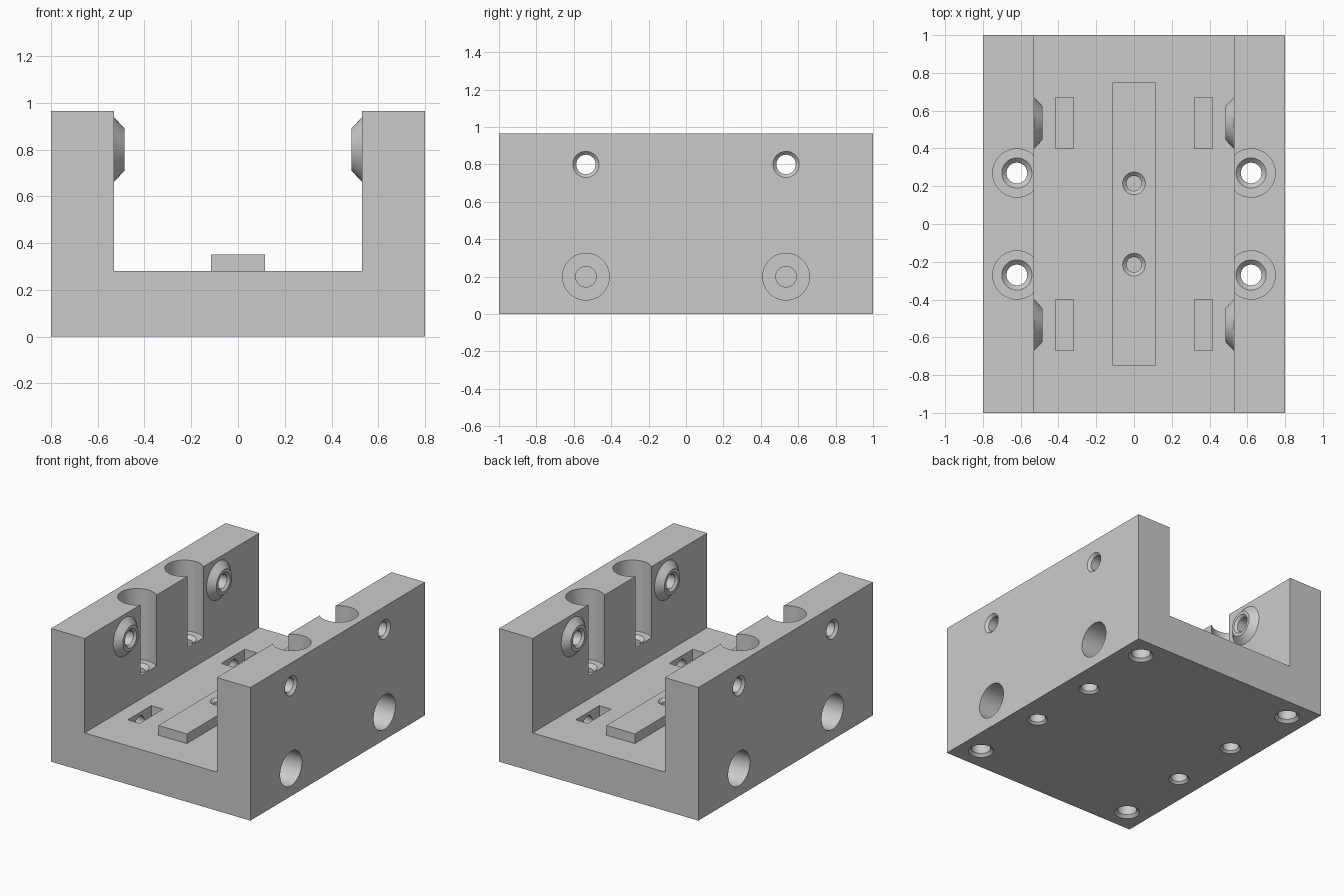
import bpy, bmesh, math
from mathutils import Vector, Matrix

cube = bpy.data.objects.get("Cube")
if cube:
    bpy.data.objects.remove(cube, do_unlink=True)

GREY = (0.6, 0.6, 0.6, 1)
metal = bpy.data.materials.new("plain_grey")
metal.use_nodes = True
metal.diffuse_color = GREY
metal.node_tree.nodes["Principled BSDF"].inputs["Base Color"].default_value = GREY


def finish(name, bm):
    bmesh.ops.recalc_face_normals(bm, faces=bm.faces)
    mesh = bpy.data.meshes.new(name)
    bm.to_mesh(mesh)
    bm.free()
    mesh.materials.append(metal)
    obj = bpy.data.objects.new(name, mesh)
    bpy.context.collection.objects.link(obj)
    return obj


def block(name, x, y, z):
    """Box from three (low, high) ranges."""
    bm = bmesh.new()
    size = [b - a for a, b in (x, y, z)]
    mid = [(a + b) / 2 for a, b in (x, y, z)]
    bmesh.ops.create_cube(bm, size=1, matrix=Matrix.Translation(mid) @ Matrix.Diagonal(size + [1]))
    return finish(name, bm)


def turned(name, profile, origin, axis=(0, 0, 1), ring=False, sides=48):
    """Revolve (radius, distance) points about an axis; ring closes the profile on itself."""
    place = Matrix.Translation(origin) @ Vector(axis).to_track_quat('Z', 'Y').to_matrix().to_4x4()
    bm = bmesh.new()
    loops = []
    for r, t in profile:
        angles = [2 * math.pi * i / sides for i in range(sides)]
        loops.append([bm.verts.new(place @ Vector((r * math.cos(a), r * math.sin(a), t))) for a in angles])
    pairs = list(zip(loops, loops[1:]))
    if ring:
        pairs.append((loops[-1], loops[0]))
    else:
        bm.faces.new(loops[0])
        bm.faces.new(loops[-1])
    for a, b in pairs:
        for i in range(sides):
            j = (i + 1) % sides
            bm.faces.new((a[i], a[j], b[j], b[i]))
    return finish(name, bm)


def cut(target, cutters):
    """Subtract the cutters and bake the result."""
    for c in cutters:
        c.hide_render = True
        mod = target.modifiers.new("cut", 'BOOLEAN')
        mod.operation = 'DIFFERENCE'
        mod.solver = 'EXACT'
        mod.object = c
    graph = bpy.context.evaluated_depsgraph_get()
    baked = bpy.data.meshes.new_from_object(target.evaluated_get(graph))
    target.modifiers.clear()
    target.data = baked


# U-shaped body
bm = bmesh.new()
section = [(-.8, 0), (.8, 0), (.8, .965), (.53, .965), (.53, .28), (-.53, .28), (-.53, .965), (-.8, .965)]
face = bm.faces.new([bm.verts.new((x, -1, z)) for x, z in section])
swept = bmesh.ops.extrude_face_region(bm, geom=[face])["geom"]
bmesh.ops.translate(bm, vec=(0, 2, 0), verts=[v for v in swept if isinstance(v, bmesh.types.BMVert)])
body = finish("channel_body", bm)

# Raised centre strip
rail = block("centre_strip", (-.115, .115), (-.75, .75), (.28, .35))
parts = [body, rail]

cutters, strip_cutters = [], []
for end in (-1, 1):
    # Blind holes in the strip
    strip_cutters.append(turned("strip_hole", [(.04, .15), (.04, .33), (.08, .37)], (0, end * .215, 0)))
    for side in (-1, 1):
        out = (side, 0, 0)
        # Counterbored bolt holes down through the walls
        cutters.append(turned("bolt_hole", [(.085, -.015), (.055, .015), (.055, .425), (.08, .45),
                                            (.128, .45), (.128, 1.05)], (side * .62, end * .27, 0)))
        # Blind corner holes underneath
        cutters.append(turned("corner_hole", [(.1, -.015), (.065, .02), (.065, .4)],
                              (side * .64, end * .835, 0)))
        # Upper cross holes
        cutters.append(turned("cross_hole", [(.052, .45), (.052, .782), (.088, .818)],
                              (0, end * .535, .8), out))
        # Lower stepped side bores reaching the floor pockets
        cutters.append(turned("side_bore", [(.055, .36), (.055, .56), (.125, .56), (.125, .9)],
                              (0, end * .535, .2), out))
        xs = sorted((side * .32, side * .415))
        ys = sorted((end * .4, end * .67))
        cutters.append(block("floor_pocket", xs, ys, (.11, .32)))
        # Tapered bosses around the cross holes
        parts.append(turned("wall_boss", [(.138, .53), (.09, .485), (.068, .485), (.052, .5), (.052, .53)],
                            (0, end * .535, .8), out, ring=True))

cut(body, cutters + strip_cutters)
cut(rail, strip_cutters)
for c in cutters + strip_cutters:
    bpy.data.objects.remove(c, do_unlink=True)

# Smooth the round walls, keep hard edges
bpy.ops.object.select_all(action='DESELECT')
for p in parts:
    p.select_set(True)
bpy.context.view_layer.objects.active = body
bpy.ops.object.shade_smooth_by_angle(angle=math.radians(25))
